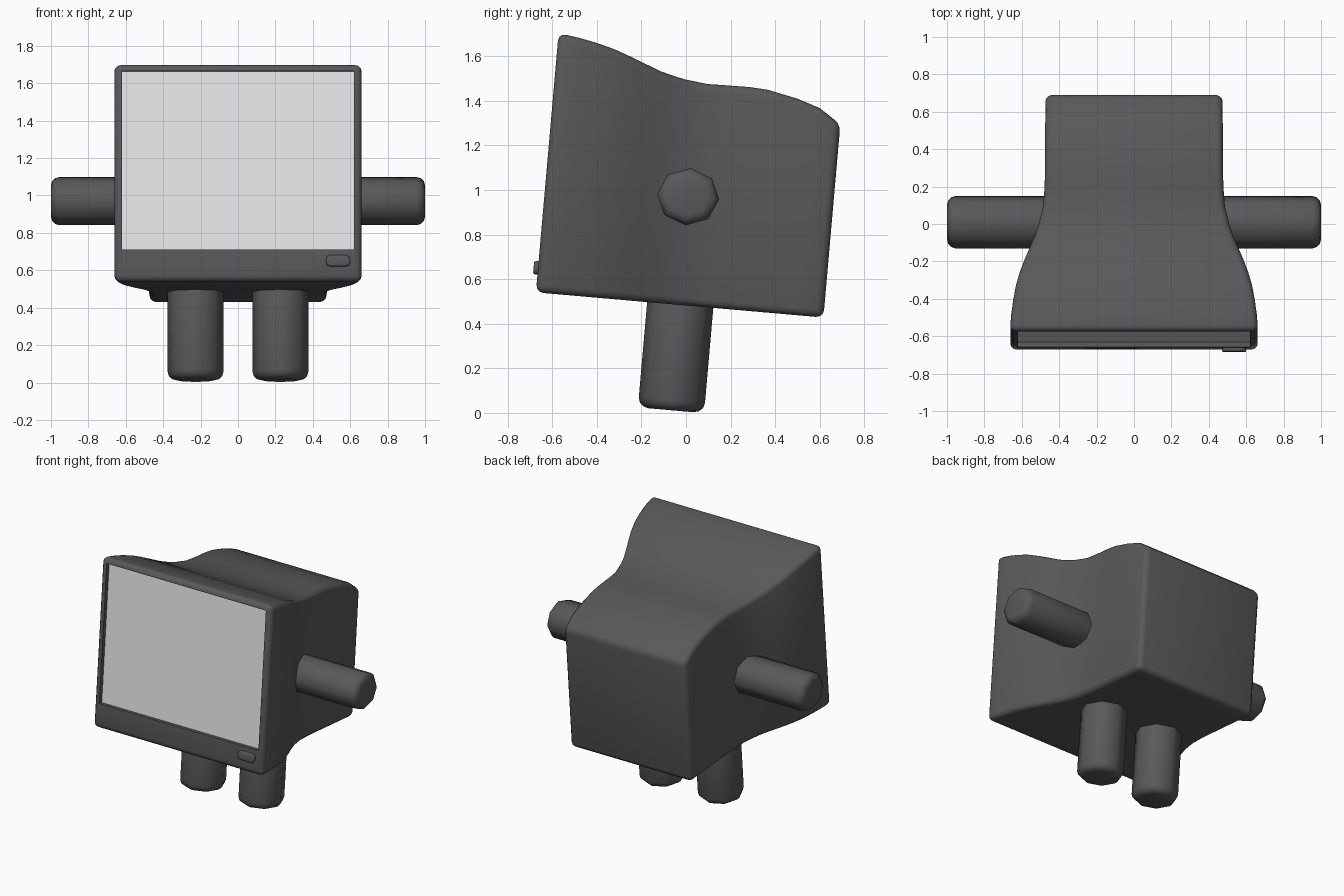
import bpy, bmesh, math
from mathutils import Matrix

if "Cube" in bpy.data.objects:
    bpy.data.objects.remove(bpy.data.objects["Cube"])

TILT = Matrix.Rotation(math.radians(-5), 4, 'X')   # whole figure leans back


def material(name, value):
    m = bpy.data.materials.new(name)
    m.diffuse_color = (value, value, value, 1)
    m.use_nodes = True
    m.node_tree.nodes["Principled BSDF"].inputs["Base Color"].default_value = m.diffuse_color
    return m


CASING = material("dark_grey", 0.1)
GLASS = material("light_grey", 0.8)


def finish(name, bm, *mats, angle=60):
    bmesh.ops.recalc_face_normals(bm, faces=bm.faces)
    me = bpy.data.meshes.new(name)
    bm.to_mesh(me)
    bm.free()
    for m in mats:
        me.materials.append(m)
    me.shade_smooth()
    me.set_sharp_from_angle(angle=math.radians(angle))
    ob = bpy.data.objects.new(name, me)
    bpy.context.collection.objects.link(ob)
    ob.matrix_world = TILT
    return ob


# Casing: rectangular sections (depth, top height, half width) lofted front to back
SECTIONS = [(-.718, 1.648, .664), (-.62, 1.634, .656), (-.54, 1.618, .645),
            (-.46, 1.597, .63), (-.39, 1.572, .61), (-.32, 1.545, .584),
            (-.25, 1.518, .555), (-.19, 1.502, .53), (-.13, 1.489, .51),
            (-.03, 1.478, .486), (.07, 1.48, .478), (.16, 1.481, .476),
            (.24, 1.476, .475), (.375, 1.448, .475), (.478, 1.415, .474),
            (.577, 1.35, .473)]
BOTTOM = .48
bm = bmesh.new()
rings = [[bm.verts.new(p) for p in ((-w, y, BOTTOM), (w, y, BOTTOM), (w, y, t), (-w, y, t))]
         for y, t, w in SECTIONS]
for a, b in zip(rings, rings[1:]):
    for i in range(4):
        j = (i + 1) % 4
        bm.faces.new((a[i], a[j], b[j], b[i]))
bm.faces.new(rings[0])
bm.faces.new(rings[-1])
bmesh.ops.recalc_face_normals(bm, faces=bm.faces)
sharp = [e for e in bm.edges if e.calc_face_angle(0) > math.radians(40)]
bmesh.ops.bevel(bm, geom=sharp, offset=.034, segments=3, profile=.5, affect='EDGES')

# Screen: recessed panel cut into the front face
bm.normal_update()
front = max((f for f in bm.faces if f.normal.y < -.99), key=lambda f: f.calc_area())
outer = list(front.verts)
bm.faces.remove(front)


def screen_ring(depth):
    return [bm.verts.new((math.copysign(.62, v.co.x), depth, 1.609 if v.co.z > 1 else .65))
            for v in outer]


lip, back = screen_ring(-.718), screen_ring(-.69)
for a, b in ((outer, lip), (lip, back)):
    n = len(a)
    for i in range(n):
        j = (i + 1) % n
        bm.faces.new((a[i], a[j], b[j], b[i]))
bm.faces.new(back).material_index = 1
finish("monitor_casing", bm, CASING, GLASS, angle=50)


# Limbs: eight-sided rods with rounded ends
def limb(name, radius, length, matrix):
    bm = bmesh.new()
    bmesh.ops.create_cone(bm, cap_ends=True, segments=8, radius1=radius,
                          radius2=radius, depth=length)
    rims = [e for e in bm.edges if abs(e.verts[0].co.z - e.verts[1].co.z) < 1e-4]
    bmesh.ops.bevel(bm, geom=rims, offset=.045, segments=3, profile=.5, affect='EDGES')
    bm.transform(matrix)
    finish(name, bm, CASING)


for side, s in (("left", -1), ("right", 1)):
    limb(side + "_leg", .149, .56, Matrix.Translation((s * .227, -.068, .286)))
    limb(side + "_arm", .14, .64, Matrix.Translation((s * .68, -.075, .967))
         @ Matrix.Diagonal((1, 1, .92, 1)) @ Matrix.Rotation(s * math.pi / 2, 4, 'Y'))

# Power button: small rounded pill on the lower frame
bm = bmesh.new()
bmesh.ops.create_cube(bm, size=1, matrix=Matrix.Translation((.535, -.718, .59))
                      @ Matrix.Diagonal((.13, .04, .06, 1)))
corners = [e for e in bm.edges if abs(e.verts[0].co.y - e.verts[1].co.y) > .01]
bmesh.ops.bevel(bm, geom=corners, offset=.022, segments=2, profile=.5, affect='EDGES')
rim = [e for e in bm.edges if all(v.co.y < -.73 for v in e.verts)]
bmesh.ops.bevel(bm, geom=rim, offset=.008, segments=2, profile=.5, affect='EDGES')
finish("power_button", bm, CASING)
